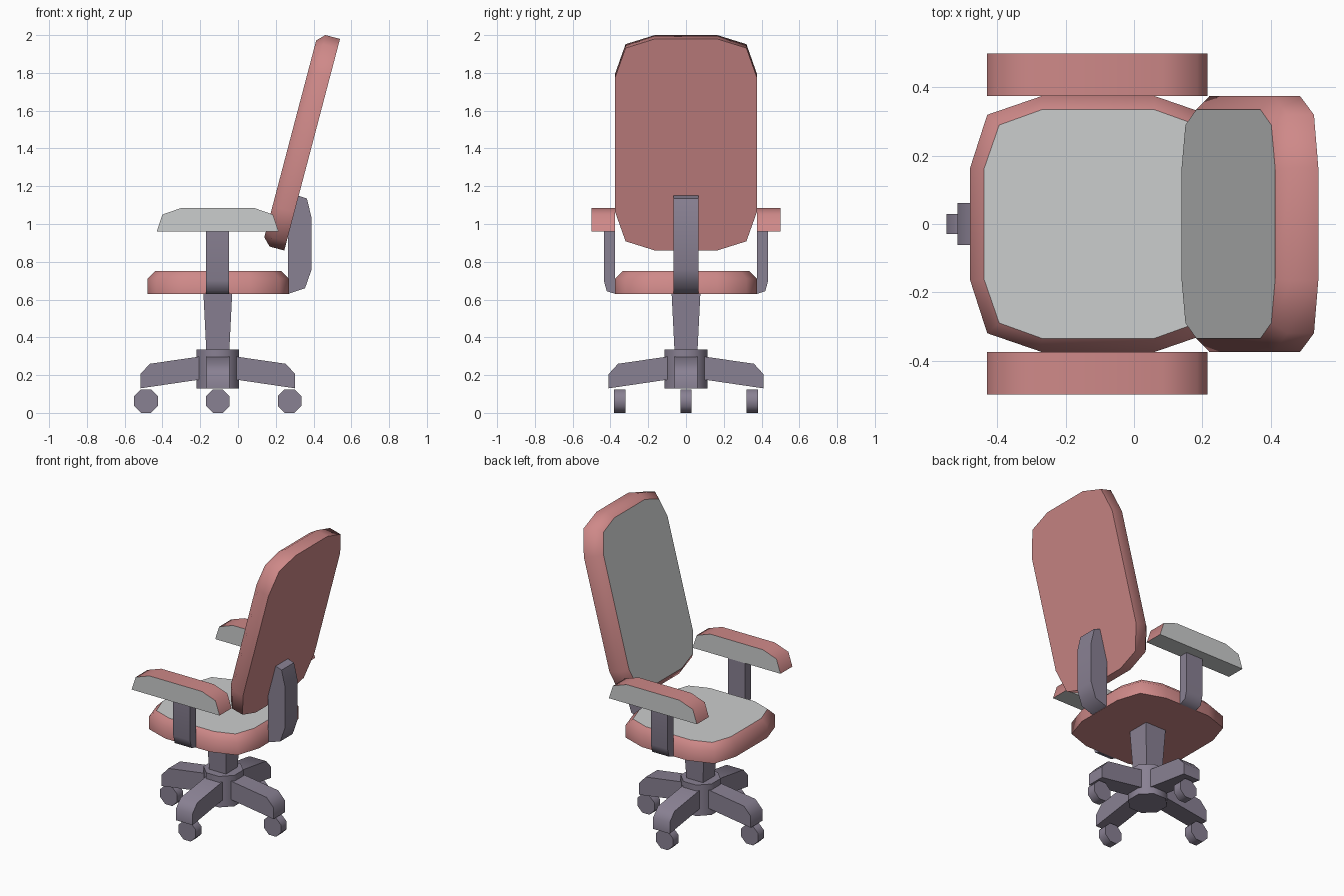
import bpy, bmesh, math
from mathutils import Matrix, Vector

if "Cube" in bpy.data.objects:
    bpy.data.objects.remove(bpy.data.objects["Cube"])


def material(name, rgb):
    m = bpy.data.materials.new(name)
    m.use_nodes = True
    m.diffuse_color = (*rgb, 1)
    m.node_tree.nodes["Principled BSDF"].inputs["Base Color"].default_value = (*rgb, 1)
    return m


RED = material("dusty red fabric", (0.62, 0.25, 0.248))
GREY = material("light grey fabric", (0.60, 0.61, 0.61))
FRAME = material("purple grey frame", (0.25, 0.218, 0.29))
CX = -0.107          # axis of the base and seat


def loft(name, rings, mats, matrix=None, paint=None):
    """Skin a stack of matching closed rings, cap both ends, paint faces by rule."""
    bm = bmesh.new()
    loops = [[bm.verts.new(p) for p in ring] for ring in rings]
    n = len(loops[0])
    for a, b in zip(loops, loops[1:]):
        for i in range(n):
            j = (i + 1) % n
            bm.faces.new((a[i], a[j], b[j], b[i]))
    bm.faces.new(loops[0][::-1])
    bm.faces.new(loops[-1])
    bmesh.ops.recalc_face_normals(bm, faces=bm.faces)
    bm.normal_update()
    for f in bm.faces:
        f.smooth = True
        f.material_index = paint(f.normal) if paint else 0
    # soft bends stay smooth, right angles and colour borders stay crisp
    for e in bm.edges:
        f, g = e.link_faces
        e.smooth = f.normal.angle(g.normal) < math.radians(58) and f.material_index == g.material_index
    if matrix:
        bm.transform(matrix)
    me = bpy.data.meshes.new(name)
    bm.to_mesh(me)
    bm.free()
    for m in mats:
        me.materials.append(m)
    ob = bpy.data.objects.new(name, me)
    bpy.context.collection.objects.link(ob)
    return ob


def cushion(name, length, matrix):
    """Padded slab with clipped corners, bevelled towards its grey face."""
    def ring(corner, w):
        q = [(u - length / 2, v) for u, v in corner]
        pts = q + [(-u, v) for u, v in q[::-1]]
        pts += [(-u, -v) for u, v in pts]
        return [(u + length / 2, v, w) for u, v in pts]
    outer = [(0, 0.165), (0.05, 0.32), (0.21, 0.375)]
    inner = [(0.04, 0.16), (0.085, 0.29), (0.21, 0.335)]
    return loft(name, [ring(outer, 0), ring(outer, 0.08), ring(inner, 0.12)],
                [RED, GREY], matrix, lambda n: int(n.z > 0.95))


def side_profile(name, pts, y0, y1, mats, matrix=None, paint=None):
    """Extrude an x-z profile along y."""
    return loft(name, [[(x, y, z) for x, z in pts] for y in (y0, y1)], mats, matrix, paint)


def octagon(apothem):
    r = apothem / math.cos(math.pi / 8)
    return [(r * math.cos(a), r * math.sin(a))
            for a in (math.pi / 8 + i * math.pi / 4 for i in range(8))]


# Cushions
cushion("seat", 0.75, Matrix.Translation((-0.48, 0, 0.63)))
cushion("backrest", 1.158, Matrix.Translation((0.245, 0, 0.86))
        @ Matrix.Rotation(math.radians(-75.24), 4, 'Y'))

# Bracket joining seat and backrest
side_profile("back_bracket", [(0.265, 0.63), (0.355, 0.66), (0.39, 0.76), (0.39, 1.03),
                              (0.365, 1.135), (0.32, 1.15), (0.265, 0.95)], -0.065, 0.065, [FRAME])

# Armrests and their posts
pad = [(-0.43, 0.96), (-0.40, 1.05), (-0.30, 1.085), (0.085, 1.085), (0.185, 1.05), (0.215, 0.96)]
post = [(0.375, 0.63), (0.42, 0.645), (0.435, 0.70), (0.435, 0.96), (0.375, 0.96)]
for side, s in (("left", 1), ("right", -1)):
    side_profile(side + "_armrest", pad, s * 0.375, s * 0.5, [RED, GREY], None,
                 lambda n: int(abs(n.y) > 0.9 or n.z < -0.9))
    loft(side + "_armrest_post", [[(x, s * y, z) for y, z in post] for x in (-0.17, -0.047)], [FRAME])

# Tapered column and hub
loft("column", [[(CX + a * w, b * w, z) for a, b in ((-1, -1), (1, -1), (1, 1), (-1, 1))]
                for z, w in ((0.33, 0.061), (0.63, 0.076))], [FRAME])
loft("hub", [[(CX + x, y, z) for x, y in octagon(0.113)] for z in (0.13, 0.335)], [FRAME])

# Four legs, each with a caster
leg = [(0.05, 0.183), (0.41, 0.13), (0.41, 0.205), (0.36, 0.26), (0.05, 0.305)]
for i, (name, reach) in enumerate((("rear", 0.38), ("left", 0.35), ("front", 0.38), ("right", 0.35))):
    turn = Matrix.Rotation(i * math.pi / 2, 4, 'Z')
    side_profile(name + "_leg", leg, -0.061, 0.061, [FRAME], Matrix.Translation((CX, 0, 0)) @ turn)
    c = turn @ Vector((reach, 0, 0))
    side_profile(name + "_caster", octagon(0.0625), -0.03, 0.03, [FRAME],
                 Matrix.Translation((CX + c.x, c.y, 0.0625)))
